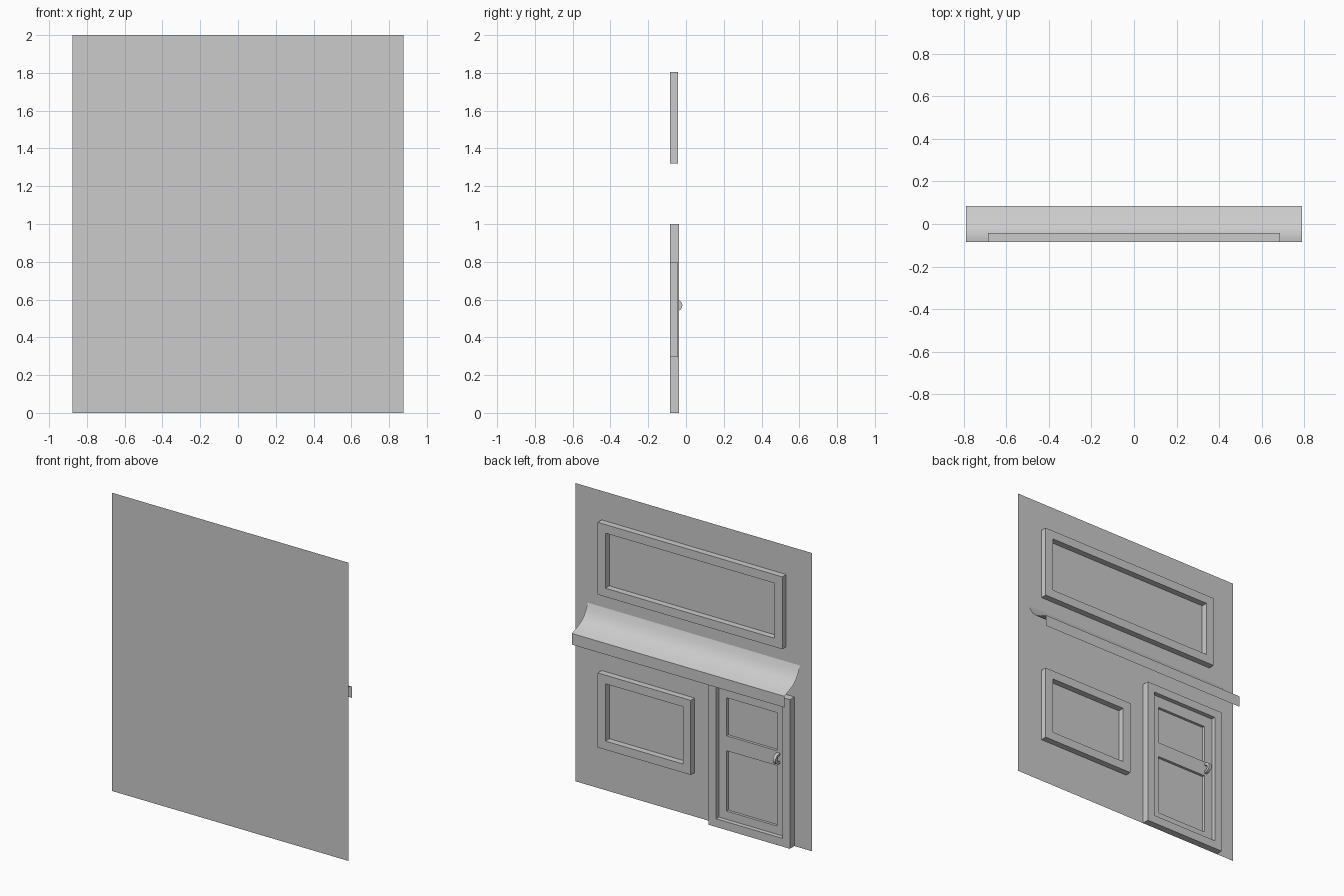
import bpy, bmesh, math

if "Cube" in bpy.data.objects:
    bpy.data.objects.remove(bpy.data.objects["Cube"])

WALL = -0.084  # y of the wall sheet


def make(name, bm, smooth=False):
    me = bpy.data.meshes.new(name)
    bm.to_mesh(me)
    bm.free()
    ob = bpy.data.objects.new(name, me)
    bpy.context.collection.objects.link(ob)
    if smooth:
        for p in me.polygons:
            p.use_smooth = True
        me.set_sharp_from_angle(angle=math.radians(40))
    return ob


def rect(x0, x1, z0, z1, y):
    return [(x0, y, z0), (x1, y, z0), (x1, y, z1), (x0, y, z1)]


def sheet(name, pts):
    bm = bmesh.new()
    bm.faces.new([bm.verts.new(p) for p in pts])
    make(name, bm)


def frame(name, x0, x1, z0, z1, w, y):
    """Rectangular trim standing off the wall to depth y, open at the back."""
    bm = bmesh.new()
    inner = (x0 + w, x1 - w, z0 + w, z1 - w)
    loops = [rect(x0, x1, z0, z1, WALL), rect(x0, x1, z0, z1, y),
             rect(*inner, y), rect(*inner, WALL)]
    rings = [[bm.verts.new(p) for p in l] for l in loops]
    for a, b in zip(rings, rings[1:]):
        for i in range(4):
            j = (i + 1) % 4
            bm.faces.new((a[j], a[i], b[i], b[j]))
    bm.normal_update()
    # the face band at depth y must look towards +y
    if any(abs(f.normal.y) > 0.9 and f.normal.y < 0 for f in bm.faces):
        bmesh.ops.reverse_faces(bm, faces=bm.faces[:])
    make(name, bm)


def box(name, x0, x1, y0, y1, z0, z1):
    bm = bmesh.new()
    bmesh.ops.create_cube(bm, size=1)
    for v in bm.verts:
        v.co = ((x0 + x1) / 2 + v.co.x * (x1 - x0),
                (y0 + y1) / 2 + v.co.y * (y1 - y0),
                (z0 + z1) / 2 + v.co.z * (z1 - z0))
    make(name, bm)


# wall
sheet("wall", rect(-0.877, 0.877, 0, 2, WALL)[::-1])

# window trims and door frame
frame("upper_window_frame", -0.685, 0.685, 1.32, 1.805, 0.058, -0.042)
frame("lower_window_frame", -0.005, 0.685, 0.295, 0.795, 0.058, -0.042)
frame("door_frame", -0.745, -0.143, 0, 1.0, 0.055, -0.036)

# door leaf: stiles and rails around two sunken panels
LEAF = -0.066
for name, x0, x1 in (("door_stile_hinge", -0.255, -0.198), ("door_stile_latch", -0.69, -0.63)):
    box(name, x0, x1, WALL, LEAF, 0.055, 0.945)
for name, z0, z1 in (("door_rail_bottom", 0.055, 0.11), ("door_rail_middle", 0.515, 0.615),
                     ("door_rail_top", 0.87, 0.945)):
    box(name, -0.63, -0.255, WALL, LEAF, z0, z1)

# bowed door handle
bm = bmesh.new()
rows = []
n = 10
for i in range(n + 1):
    t = math.pi * i / n
    row = []
    for r, x in ((1, -0.65), (1, -0.63), (0.55, -0.63), (0.55, -0.65)):
        row.append(bm.verts.new((x, LEAF + 0.047 * r * math.sin(t),
                                 0.569 - 0.036 * r * math.cos(t))))
    rows.append(row)
for a, b in zip(rows, rows[1:]):
    for i in range(4):
        j = (i + 1) % 4
        bm.faces.new((a[i], a[j], b[j], b[i]))
bmesh.ops.recalc_face_normals(bm, faces=bm.faces[:])
make("door_handle", bm, True)

# awning: curved sheet with a hanging valance
profile = [(WALL, 1.222), (-0.066, 1.182), (-0.045, 1.15), (-0.015, 1.122),
           (0.03, 1.1), (0.084, 1.08), (0.084, 1.005)]
bm = bmesh.new()
ends = [[bm.verts.new((x, y, z)) for y, z in profile] for x in (-0.788, 0.788)]
for i in range(len(profile) - 1):
    bm.faces.new((ends[0][i], ends[0][i + 1], ends[1][i + 1], ends[1][i]))
make("awning", bm, True)
